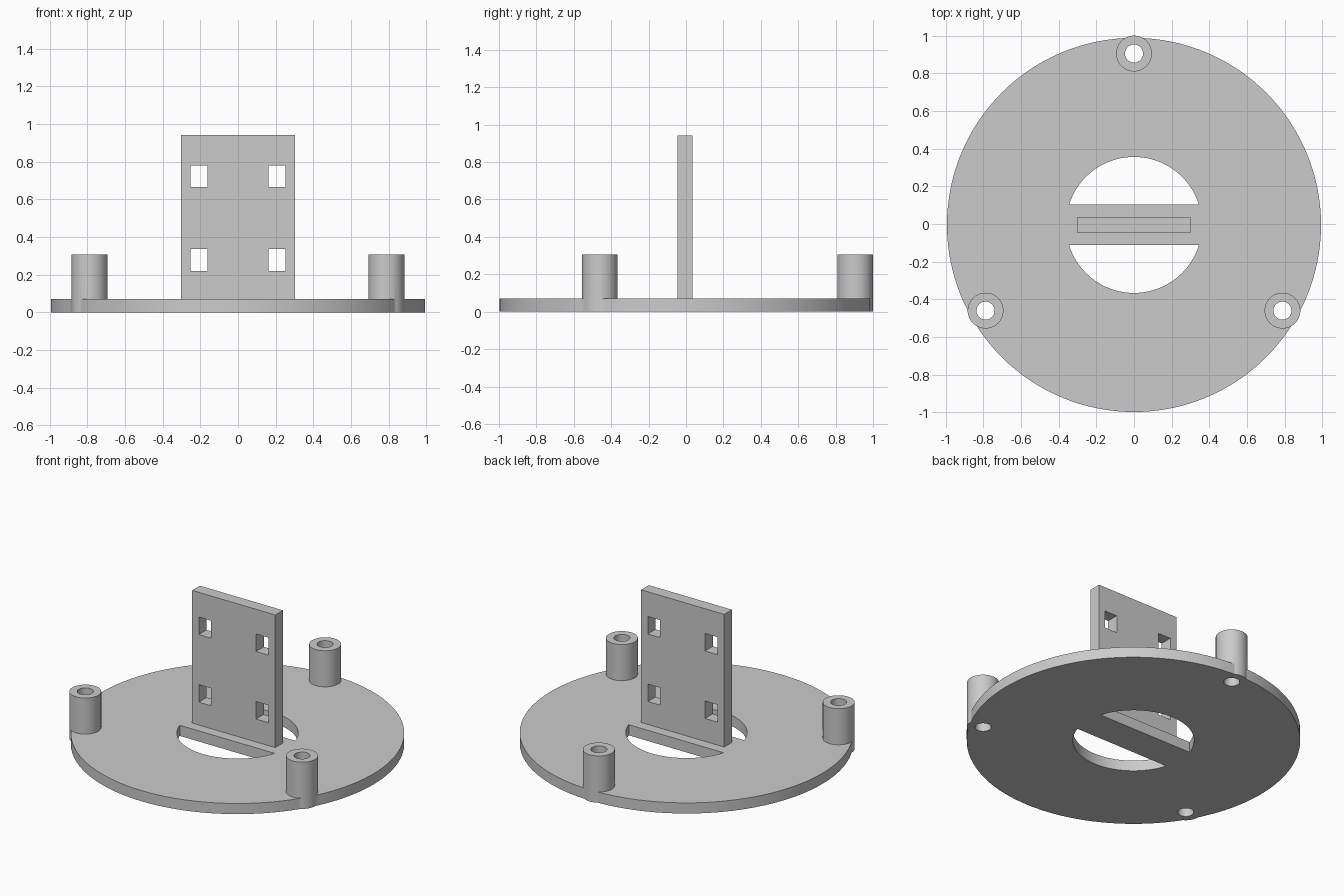
import bpy
import math

if "Cube" in bpy.data.objects:
    bpy.data.objects.remove(bpy.data.objects["Cube"], do_unlink=True)

CENTRE_Y = -0.005
BASE_TOP = 0.07
POST_TOP = 0.307

grey = bpy.data.materials.new("plain_grey")
grey.use_nodes = True
colour = (0.6, 0.6, 0.6, 1)
grey.diffuse_color = colour
grey.node_tree.nodes["Principled BSDF"].inputs["Base Color"].default_value = colour


def cylinder(name, radius, x, y, z0, z1, sides):
    bpy.ops.mesh.primitive_cylinder_add(vertices=sides, radius=radius, depth=z1 - z0,
                                        location=(x, y, (z0 + z1) / 2))
    obj = bpy.context.object
    obj.name = name
    obj.data.materials.append(grey)
    return obj


def box(name, x, y, z, size):
    bpy.ops.mesh.primitive_cube_add(size=1, location=(x, y, z))
    obj = bpy.context.object
    obj.name = name
    obj.scale = size
    bpy.ops.object.transform_apply(location=False, rotation=False, scale=True)
    obj.data.materials.append(grey)
    return obj


def combine(target, tool, operation):
    """Apply a boolean and remove the tool object."""
    mod = target.modifiers.new(operation.lower(), "BOOLEAN")
    mod.operation = operation
    mod.solver = "EXACT"
    mod.object = tool
    bpy.context.view_layer.objects.active = target
    bpy.ops.object.modifier_apply(modifier=mod.name)
    bpy.data.objects.remove(tool, do_unlink=True)


# Round base with two arched openings either side of a central bar
base = cylinder("base_with_posts", 0.993, 0, CENTRE_Y, 0, BASE_TOP, 128)
opening = cylinder("opening_cutter", 0.361, 0, CENTRE_Y, -0.1, 0.2, 96)
combine(opening, box("bar", 0, CENTRE_Y, 0, (2, 0.215, 1)), "DIFFERENCE")
combine(base, opening, "DIFFERENCE")

# Three hollow posts on the rim
for angle in (90, 210, 330):
    x = 0.91 * math.cos(math.radians(angle))
    y = CENTRE_Y + 0.91 * math.sin(math.radians(angle))
    combine(base, cylinder("post", 0.095, x, y, 0, POST_TOP, 64), "UNION")
    combine(base, cylinder("bore", 0.048, x, y, -0.1, 0.5, 48), "DIFFERENCE")

# Upright plate with four rectangular windows
plate_top = 0.942
plate = box("upright_plate", 0, CENTRE_Y, (BASE_TOP + plate_top) / 2,
            (0.604, 0.08, plate_top - BASE_TOP))
for x in (-0.208, 0.208):
    for z in (0.278, 0.722):
        combine(plate, box("window", x, CENTRE_Y, z, (0.09, 0.3, 0.115)), "DIFFERENCE")

# Smooth the round walls, keep the edges sharp
bpy.ops.object.select_all(action="DESELECT")
base.select_set(True)
bpy.context.view_layer.objects.active = base
bpy.ops.object.shade_smooth_by_angle(angle=math.radians(30))
